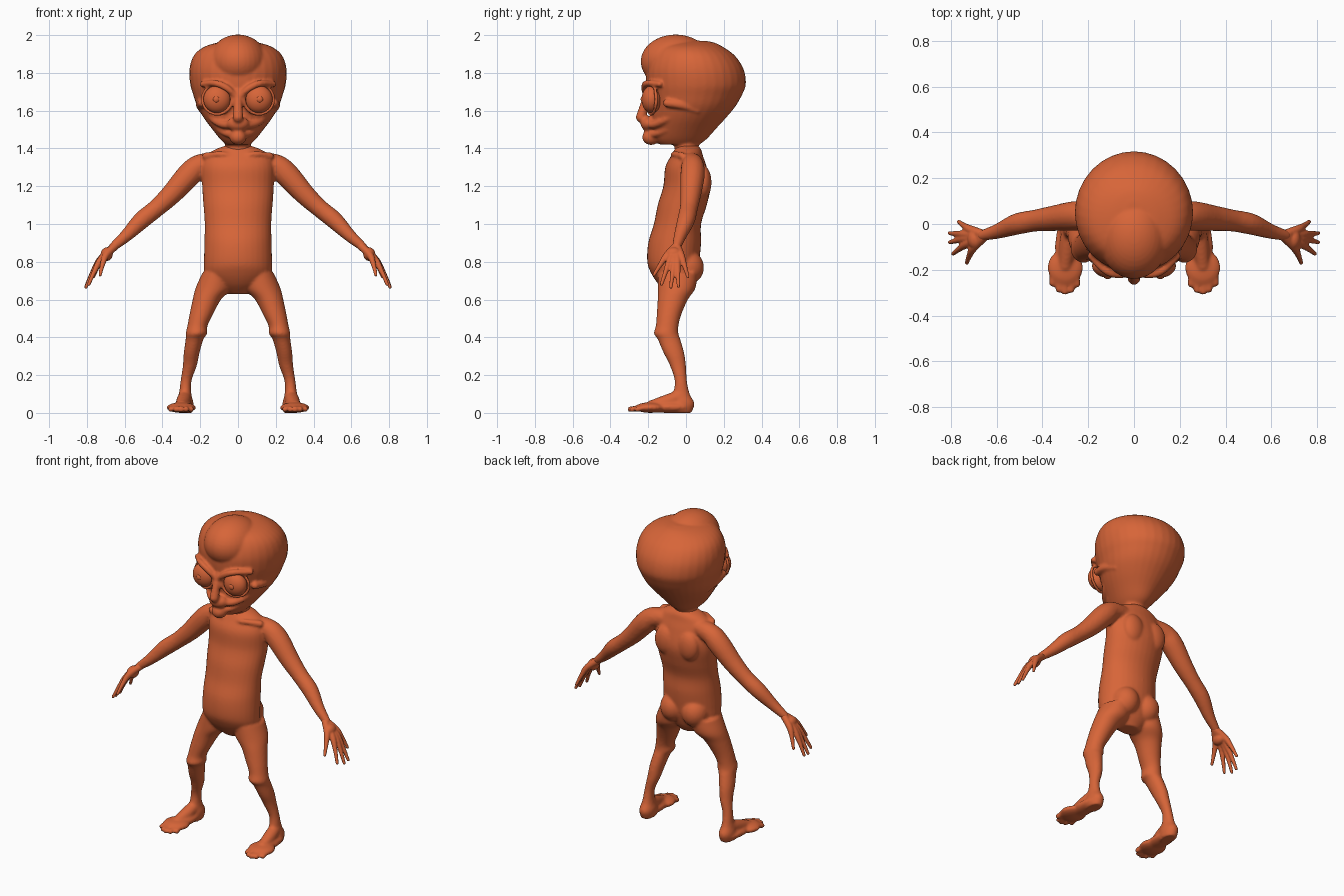
import bpy, bmesh
from math import sin, cos, pi
from mathutils import Vector, Matrix

UNIT = 0.01  # parts are laid out in hundredths of a unit

default = bpy.data.objects.get("Cube")
if default:
    bpy.data.objects.remove(default, do_unlink=True)

SKIN = (0.68, 0.13, 0.04, 1)
skin = bpy.data.materials.new("orange skin")
skin.use_nodes = True
skin.diffuse_color = SKIN
skin.node_tree.nodes["Principled BSDF"].inputs["Base Color"].default_value = SKIN
skin.node_tree.nodes["Principled BSDF"].inputs["Roughness"].default_value = 0.6


def spline(points, steps=5):
    """Smooth curve through points of any dimension."""
    pts = [Vector(p) for p in points]
    pts = [pts[0] * 2 - pts[1]] + pts + [pts[-1] * 2 - pts[-2]]
    out = []
    for a, b, c, d in zip(pts, pts[1:], pts[2:], pts[3:]):
        for i in range(steps):
            t = i / steps
            out.append(b + (c - a) * (t / 2)
                       + (a * 2 - b * 5 + c * 4 - d) * (t * t / 2)
                       + (b * 3 - a - c * 3 + d) * (t ** 3 / 2))
    return out + [pts[-2]]


def skin_rings(bm, rings):
    """Close a stack of rings into a solid."""
    loops = [[bm.verts.new(co) for co in ring] for ring in rings]
    for low, high in zip(loops, loops[1:]):
        for i in range(len(low)):
            bm.faces.new((low[i - 1], low[i], high[i], high[i - 1]))
    bm.faces.new(loops[0])
    bm.faces.new(loops[-1])


def column(bm, levels, sides=32):
    """Levels are (height, centre x, half width, front y, back y)."""
    rings = []
    for z, cx, rx, front, back in spline(levels):
        cy, ry = (front + back) / 2, (back - front) / 2
        angles = [2 * pi * i / sides for i in range(sides)]
        rings.append([(cx + rx * cos(a), cy + ry * sin(a), z) for a in angles])
    skin_rings(bm, rings)


def ball(bm, centre, radii):
    place = Matrix.Translation(centre) @ Matrix.Diagonal((*radii, 1))
    bmesh.ops.create_uvsphere(bm, u_segments=32, v_segments=20, radius=1, matrix=place)


def tube(bm, path, sides=16):
    """Path points are (x, y, z, radius); the ends are rounded."""
    points = spline(path)
    rings = []
    for i, p in enumerate(points):
        ahead = points[min(i + 1, len(points) - 1)] - points[max(i - 1, 0)]
        turn = Vector(ahead[:3]).to_track_quat("Z", "Y")
        angles = [2 * pi * k / sides for k in range(sides)]
        rings.append([Vector(p[:3]) + turn @ Vector((cos(a), sin(a), 0)) * p[3]
                      for a in angles])
    skin_rings(bm, rings)
    for end in (points[0], points[-1]):
        ball(bm, end[:3], [end[3]] * 3)


def mirror(bm):
    """Copy everything built so far to the other side."""
    copy = bmesh.ops.duplicate(bm, geom=bm.verts[:] + bm.edges[:] + bm.faces[:])["geom"]
    for v in copy:
        if isinstance(v, bmesh.types.BMVert):
            v.co.x = -v.co.x


def finish(bm, name, voxel=None, relax=0):
    """Make the object, optionally fusing its volumes into one soft skin."""
    bmesh.ops.recalc_face_normals(bm, faces=bm.faces)
    bmesh.ops.scale(bm, vec=(UNIT,) * 3, verts=bm.verts)
    for f in bm.faces:
        f.smooth = True
    mesh = bpy.data.meshes.new(name)
    bm.to_mesh(mesh)
    bm.free()
    mesh.materials.append(skin)
    obj = bpy.data.objects.new(name, mesh)
    bpy.context.collection.objects.link(obj)
    if voxel:
        fuse = obj.modifiers.new("fuse", "REMESH")
        fuse.mode = "VOXEL"
        fuse.voxel_size = voxel
        fuse.use_smooth_shade = True
        soften = obj.modifiers.new("soften", "SMOOTH")
        soften.factor = 0.5
        soften.iterations = relax
    return obj


# Body: leg, foot and arm on one side, mirrored, then the torso
body = bmesh.new()
column(body, [(74, 11, 8, -15, 6), (66, 13, 9.5, -15, 5), (60, 16.5, 7.5, -15, 1),
              (52, 19.5, 6.2, -15.5, -2.5), (46, 21.5, 5.3, -16, -4),
              (42, 22, 5.7, -17, -4), (39, 23, 4.7, -15, -3), (32, 24.5, 4.2, -12, -1),
              (25, 25.5, 3.7, -8.5, 0), (17, 27.5, 2.9, -6, 0.5), (10, 28, 3.3, -7, 2),
              (5, 28, 4.5, -9, 4.5), (0, 28, 4, -8, 3)])
tube(body, [(28, -2, 9, 3.5), (29, -10, 6, 3.8), (30, -18, 3.8, 3)])
ball(body, (29, -10, 3), (5.5, 13, 3))
ball(body, (30, -19, 2.8), (7.8, 8, 2.8))
for i in range(5):
    x = 24.8 + i * 2.7
    tip = 0.12 * (x - 30) ** 2 - 29.5
    tube(body, [(x, -19, 2.8, 1.5), (x, tip + 3, 2.6, 1.3), (x, tip, 1.9, 1.6)])
tube(body, [(10, 3, 133, 5), (20, 3.5, 131, 6), (26, 3.5, 126, 6.5), (35, 2.5, 116, 5.6),
            (43, 1.5, 108.5, 4.8), (51, 0, 102, 4.7), (59, -3, 94, 3.4), (66, -5, 88, 2.4)])
ball(body, (7.5, 1, 77), (8, 8.5, 9))      # buttock
ball(body, (8, 9, 122), (7, 4.5, 9))       # shoulder blade
tube(body, [(2, -6, 135.5, 1.5), (9, -6.5, 137, 1.5), (17, -2, 136, 2)])  # collar bone
mirror(body)
column(body, [(142, 0, 5, -4, 6), (139.5, 0, 12, -6, 8), (136, 0, 17, -8, 9),
              (130, 0, 19, -11, 11), (120, 0, 19, -12, 13), (110, 0, 18.3, -15, 11),
              (100, 0, 17.6, -17, 8), (90, 0, 17.8, -20, 8), (80, 0, 18, -20.5, 7),
              (74, 0, 17.5, -18.5, 6), (68, 0, 13, -14.5, 4), (63, 0, 6, -9, 1)])
finish(body, "body", 0.008, 6)

# Hands: four fingers and a thumb fanning out of the palm
hands = bmesh.new()
wrist = Vector((65, -5, 88.5))
for tip in [(76.5, 1, 72), (80.5, -4, 67), (80.5, -8, 66.5), (79, -13, 68), (73, -17, 73)]:
    tip = Vector(tip)
    knuckle = wrist.lerp(tip, 0.42) + Vector((1.5, 0, 1.5))
    middle = wrist.lerp(tip, 0.72) + Vector((1, 0, 1))
    tube(hands, [(*wrist, 2.2), (*knuckle, 1.9), (*middle, 1.3), (*tip, 0.9)])
ball(hands, (69.5, -6.5, 84), (3.2, 4.5, 3.6))
mirror(hands)
finish(hands, "hands", 0.005, 3)

# Head: paired face features, then the skull, forehead and muzzle
head = bmesh.new()
rim = []
for i in range(17):
    a = 2 * pi * i / 16
    rim.append((11 + 7.8 * cos(a), -18.3 + 2.5 * cos(a), 166 + 7.8 * sin(a), 1))
tube(head, rim)
tube(head, [(1.5, -21, 168, 1.6), (6, -22, 172, 1.8), (12, -20.5, 174.5, 1.8),
            (19, -14, 174, 1.5)])                               # brow
tube(head, [(19, -10, 164, 2.2), (20, -2, 163, 2.4), (19, 6, 160, 1.5)])  # cheek bone
tube(head, [(1, -21.5, 153, 2), (7, -17, 152.5, 2), (12, -12, 154.5, 1.8),
            (16, -6, 158, 1.2)])                                # upper lip
tube(head, [(1, -20, 147, 2), (6, -15, 148, 1.8), (10, -10, 150, 1.5)])   # lower lip
mirror(head)
column(head, [(197, 0, 4, -2, 10), (196, 0, 11, -9, 15), (193.5, 0, 18.5, -15, 20),
              (189, 0, 23.5, -18.5, 26), (182, 0, 25.7, -21, 30.5), (174, 0, 25.3, -21, 31.7),
              (168, 0, 23.6, -20, 29.5), (162, 0, 21.5, -19, 26), (156, 0, 18, -18.5, 21),
              (150, 0, 13.5, -18, 15.5), (145, 0, 9.5, -17, 11), (142, 0, 6.5, -14, 7)])
column(head, [(148, 0, 7, -6, 7), (141, 0, 7, -6, 6.5), (136, 0, 9, -6, 7)])  # neck
ball(head, (0, -5.5, 186), (15.5, 18.5, 14.3))                   # forehead dome
tube(head, [(0, -19.5, 170, 2.2), (0, -22, 163, 2.3), (0, -23.8, 156.5, 2.8)])  # nose
ball(head, (0, -19.5, 153), (6, 4.5, 4))
ball(head, (0, -18.5, 146), (4.5, 4.7, 4.2))                     # chin
finish(head, "head", 0.008, 4)

# Eyes: flattened balls with a small raised pupil
eyes = bmesh.new()
ball(eyes, (11, -18.2, 166), (7.3, 5.3, 7.3))
ball(eyes, (11.5, -22.8, 166), (1.8, 1.2, 1.8))
mirror(eyes)
finish(eyes, "eyes")
